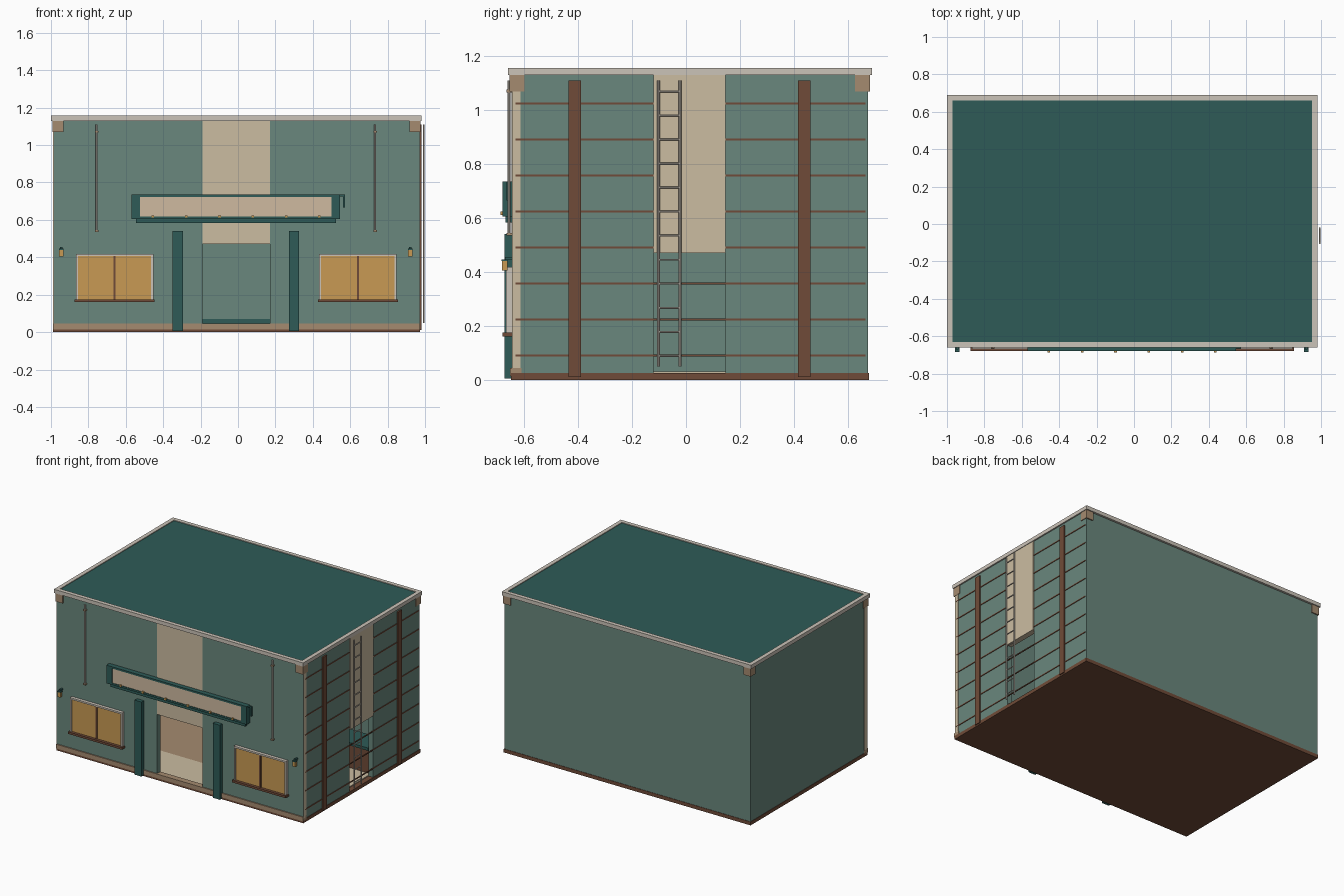
import bpy, bmesh, math

if "Cube" in bpy.data.objects:
    bpy.data.objects.remove(bpy.data.objects["Cube"])


def colour(name, r, g, b):
    m = bpy.data.materials.new(name)
    lin = [((c / 255 + 0.055) / 1.055) ** 2.4 for c in (r, g, b)]
    m.diffuse_color = (*lin, 1)
    m.use_nodes = True
    m.node_tree.nodes["Principled BSDF"].inputs["Base Color"].default_value = m.diffuse_color
    return m


GREEN = colour("sage green", 106, 135, 125)
TEAL = colour("dark teal", 46, 91, 87)
BEIGE = colour("beige", 203, 188, 161)
TAN = colour("tan", 165, 139, 112)
PALE = colour("pale trim", 203, 195, 184)
BROWN = colour("brown", 112, 75, 56)
AMBER = colour("amber glass", 200, 154, 84)
CREAM = colour("sign cream", 207, 186, 160)


def boxes(name, mat, *bounds):
    """One object from boxes given as (x0, x1, y0, y1, z0, z1)."""
    bm = bmesh.new()
    for x0, x1, y0, y1, z0, z1 in bounds:
        vs = bmesh.ops.create_cube(bm, size=1)["verts"]
        for v in vs:
            v.co = (x1 if v.co.x > 0 else x0,
                    y1 if v.co.y > 0 else y0,
                    z1 if v.co.z > 0 else z0)
    me = bpy.data.meshes.new(name)
    bm.to_mesh(me)
    bm.free()
    me.materials.append(mat)
    ob = bpy.data.objects.new(name, me)
    bpy.context.collection.objects.link(ob)
    return ob


def rod(name, mat, a, b, r):
    """Eight-sided rod along one axis from a to b."""
    bpy.ops.mesh.primitive_cylinder_add(vertices=8, radius=r, depth=math.dist(a, b))
    ob = bpy.context.object
    ob.name = name
    ob.location = [(p + q) / 2 for p, q in zip(a, b)]
    if a[1] != b[1]:
        ob.rotation_euler.x = math.pi / 2
    ob.data.materials.append(mat)
    bpy.ops.object.shade_smooth_by_angle()
    return ob


def ring(name, mat, x0, x1, y0, y1, z0, z1, t):
    """Rectangular ring lying flat."""
    return boxes(name, mat,
                 (x0, x1, y0, y0 + t, z0, z1), (x0, x1, y1 - t, y1, z0, z1),
                 (x0, x0 + t, y0 + t, y1 - t, z0, z1), (x1 - t, x1, y0 + t, y1 - t, z0, z1))


# Shell extents and door openings
L, R, F, B, TOP = -0.985, 0.97, -0.645, 0.675, 1.13
T, DOOR = 0.035, 0.47
FX0, FX1 = -0.19, 0.17
RY0, RY1 = -0.12, 0.146

# Walls with a doorway in the front and in the right side
boxes("front_wall", GREEN, (L, FX0, F, F + T, 0.02, TOP), (FX1, R, F, F + T, 0.02, TOP))
boxes("back_wall", GREEN, (L, R, B - T, B, 0.02, TOP))
boxes("left_wall", GREEN, (L, L + T, F + T, B - T, 0.02, TOP))
boxes("right_wall", GREEN, (R - T, R, F + T, RY0, 0.02, TOP), (R - T, R, RY1, B - T, 0.02, TOP))
boxes("front_door_panel", BEIGE, (FX0, FX1, F - 0.002, F + T, DOOR, TOP))
boxes("side_door_panel", BEIGE, (R - T, R + 0.006, RY0, RY1, DOOR, TOP))

# Base and floors
boxes("base", BROWN, (L - 0.003, R + 0.003, F - 0.004, B + 0.003, 0, 0.025))
boxes("front_base_band", TAN, (L - 0.003, R + 0.003, F - 0.008, F + T, 0.015, 0.045))
boxes("entry_floor", BEIGE, (L + T, R - T, F + T, -0.32, 0.025, 0.032),
      (0.45, R - T, -0.32, B - T, 0.025, 0.032))
boxes("inner_floor", TAN, (L + T, 0.45, -0.32, B - T, 0.025, 0.032))
boxes("inner_skirting", TEAL, (FX0, FX1, B - T - 0.008, B - T, 0.032, 0.07))

# Counter inside the side door
boxes("counter_body", BROWN, (0.55, 0.92, 0.17, 0.3, 0.032, 0.2))
boxes("counter_top", TEAL, (0.53, 0.925, 0.155, 0.33, 0.2, 0.22))

# Roof, edge trim and corner brackets
boxes("roof", TEAL, (-0.975, 0.955, -0.635, 0.67, 1.125, 1.152))
ring("roof_trim", PALE, -1.0, 0.98, -0.66, 0.69, 1.13, 1.157, 0.029)
boxes("corner_brackets", TAN, *[
    (x, x + 0.058, y, y + 0.056, 1.07, 1.13)
    for x in (-0.992, 0.917) for y in (-0.655, 0.627)])
boxes("front_corner_strips", BEIGE,
      (L - 0.003, L, F, F + 0.032, 0.03, 1.07), (R, R + 0.003, F, F + 0.032, 0.03, 1.07))

# Posts and rails on the right side
boxes("side_posts", BROWN, *[(R, R + 0.01, y, y + 0.045, 0.01, 1.11) for y in (-0.435, 0.416)])
boxes("side_rails", BROWN, *[
    (R - 0.002, R + 0.004, -0.632, 0.665, z - 0.0035, z + 0.0035)
    for z in (1.025 - 0.1336 * i for i in range(8))])

# Ladder
for y in (-0.102, -0.022):
    rod("ladder_rail", PALE, (0.993, y, 0.05), (0.993, y, 1.11), 0.005)
for i in range(12):
    z = 1.07 - 0.0892 * i
    rod("ladder_rung", PALE, (0.993, -0.102, z), (0.993, -0.022, z), 0.0035)

# Sign board over the door
boxes("sign_frame", TEAL,
      (-0.57, -0.525, -0.68, F, 0.605, 0.735), (0.5, 0.545, -0.68, F, 0.605, 0.735),
      (-0.525, 0.5, -0.68, F, 0.722, 0.735), (-0.525, 0.5, -0.68, F, 0.605, 0.618))
boxes("sign_face", CREAM, (-0.525, 0.5, -0.676, F, 0.618, 0.722))
boxes("sign_ledge", TEAL, (-0.545, 0.525, -0.67, F, 0.583, 0.605))
boxes("sign_bracket", TEAL, (0.545, 0.572, -0.665, -0.655, 0.725, 0.735),
      (0.562, 0.572, -0.665, -0.655, 0.665, 0.725))
boxes("sign_lights", AMBER, *[
    (x - 0.007, x + 0.007, -0.687, -0.676, 0.612, 0.624)
    for x in (-0.455 + 0.178 * i for i in range(6))])

# Pillars beside the door
boxes("door_pillars", TEAL, *[(x, x + 0.055, -0.673, F, 0.005, 0.54) for x in (-0.35, 0.272)])

# Windows, lamps and drain pipes on both halves of the front
for wx, lamp, pipe in ((-0.66, -0.945, -0.756), (0.641, 0.921, 0.733)):
    boxes("window_glass", AMBER, (wx - 0.196, wx + 0.196, -0.66, F, 0.175, 0.406))
    boxes("window_frame", PALE,
          (wx - 0.207, wx - 0.196, -0.668, F, 0.175, 0.418),
          (wx + 0.196, wx + 0.207, -0.668, F, 0.175, 0.418),
          (wx - 0.196, wx + 0.196, -0.668, F, 0.406, 0.418))
    boxes("window_bars", BROWN,
          (wx - 0.006, wx + 0.006, -0.666, F, 0.175, 0.406),
          (wx - 0.214, wx + 0.214, -0.68, F, 0.16, 0.175))
    boxes("lamp_glass", AMBER, (lamp - 0.011, lamp + 0.011, -0.682, -0.662, 0.405, 0.44))
    boxes("lamp_cap", TEAL, (lamp - 0.013, lamp + 0.013, -0.684, -0.66, 0.44, 0.446),
          (lamp - 0.006, lamp + 0.006, -0.672, F, 0.446, 0.456))
    rod("drain_pipe", PALE, (pipe, -0.656, 0.535), (pipe, -0.656, 1.11), 0.006)
    boxes("pipe_clamp", TAN, (pipe - 0.009, pipe + 0.009, -0.665, F, 1.066, 1.076),
          (pipe - 0.009, pipe + 0.009, -0.665, F, 0.535, 0.545))
